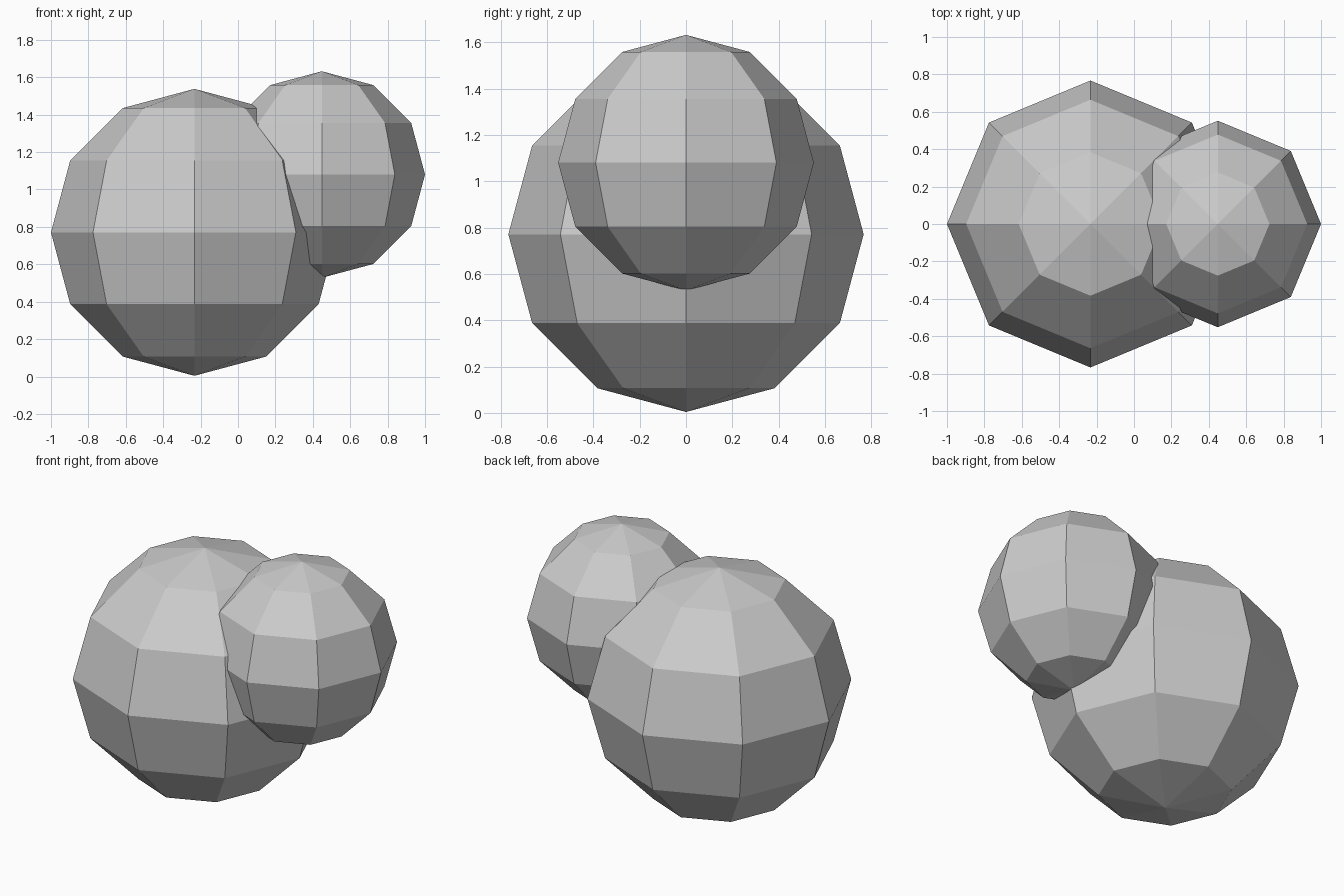
import bpy

if "Cube" in bpy.data.objects:
    bpy.data.objects.remove(bpy.data.objects["Cube"])


def ball(name, radius, location):
    # Low-poly flat-shaded sphere
    bpy.ops.mesh.primitive_uv_sphere_add(segments=8, ring_count=6,
                                         radius=radius, location=location)
    obj = bpy.context.object
    obj.name = name
    bpy.ops.object.shade_flat()
    return obj


# Large lower ball and the smaller ball overlapping its upper right side
ball("large_ball", 0.767, (-0.233, 0, 0.771))
ball("small_ball", 0.552, (0.448, 0, 1.08))
